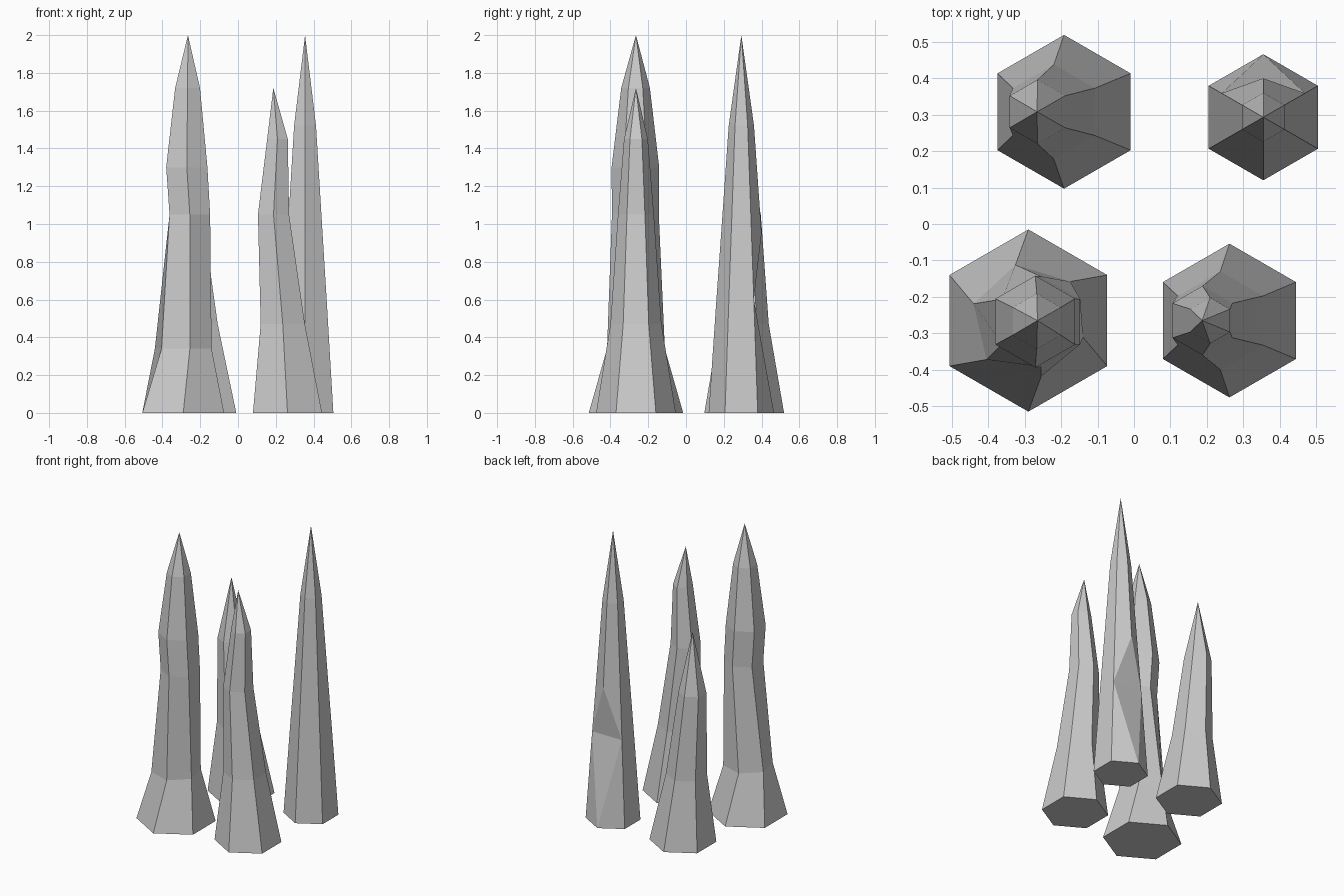
import bpy, bmesh, math

if "Cube" in bpy.data.objects:
    bpy.data.objects.remove(bpy.data.objects["Cube"])

SIDES = 6


def spike(name, rings, tip, dent=None):
    """Six-sided spike. rings: (x, y, z, radius, twist in degrees), lowest first.
    dent: (ring index, corner index) of a corner chipped flat."""
    bm = bmesh.new()
    levels = []
    for x, y, z, r, twist in rings:
        level = []
        for i in range(SIDES):
            a = math.radians(30 + 60 * i + twist)
            level.append(bm.verts.new((x + r * math.cos(a), y + r * math.sin(a), z)))
        levels.append(level)
    top = bm.verts.new(tip)

    # base, walls and point
    bm.faces.new(levels[0][::-1])
    for low, high in zip(levels, levels[1:]):
        for i in range(SIDES):
            j = (i + 1) % SIDES
            bm.faces.new((low[i], low[j], high[j], high[i]))
    for i in range(SIDES):
        bm.faces.new((levels[-1][i], levels[-1][(i + 1) % SIDES], top))

    # chipped corner: flatten it between its neighbours and crease around it
    if dent:
        k, c = dent
        v = levels[k][c]
        sides = (levels[k][c - 1], levels[k][(c + 1) % SIDES])
        v.co = (sides[0].co + sides[1].co) / 2
        for end in (levels[k - 1][c], levels[k + 1][c]):
            for side in sides:
                face = next(f for f in v.link_faces if end in f.verts and side in f.verts)
                bmesh.utils.face_split(face, end, side)

    bmesh.ops.recalc_face_normals(bm, faces=bm.faces)
    mesh = bpy.data.meshes.new(name)
    bm.to_mesh(mesh)
    bm.free()
    ob = bpy.data.objects.new(name, mesh)
    bpy.context.collection.objects.link(ob)
    return ob


# wide-footed spike with a bulge near the top
spike("front_left_spike", [
    (-0.29, -0.265, 0.0, 0.25, 0),
    (-0.29, -0.265, 0.34, 0.157, 13),
    (-0.255, -0.268, 1.05, 0.124, 0),
    (-0.271, -0.268, 1.30, 0.126, 0),
    (-0.267, -0.267, 1.72, 0.076, 0),
], (-0.265, -0.265, 2.0))

# leaning spike with a crooked tip
spike("front_right_spike", [
    (0.262, -0.265, 0.0, 0.211, 0),
    (0.237, -0.265, 0.47, 0.135, 0),
    (0.188, -0.265, 1.05, 0.095, 0),
    (0.209, -0.265, 1.45, 0.063, 0),
], (0.187, -0.265, 1.72))

# shortest spike, leaning left
spike("back_left_spike", [
    (-0.192, 0.308, 0.0, 0.211, 0),
    (-0.22, 0.308, 0.47, 0.13, 0),
    (-0.265, 0.308, 1.05, 0.088, 0),
], (-0.266, 0.308, 1.47))

# slim straight spike with a chip on its back ridge
spike("back_right_spike", [
    (0.355, 0.293, 0.0, 0.173, 0),
    (0.355, 0.293, 0.60, 0.132, 0),
    (0.355, 0.293, 0.95, 0.107, 0),
    (0.355, 0.293, 1.52, 0.067, 0),
], (0.355, 0.293, 2.0), dent=(1, 1))
